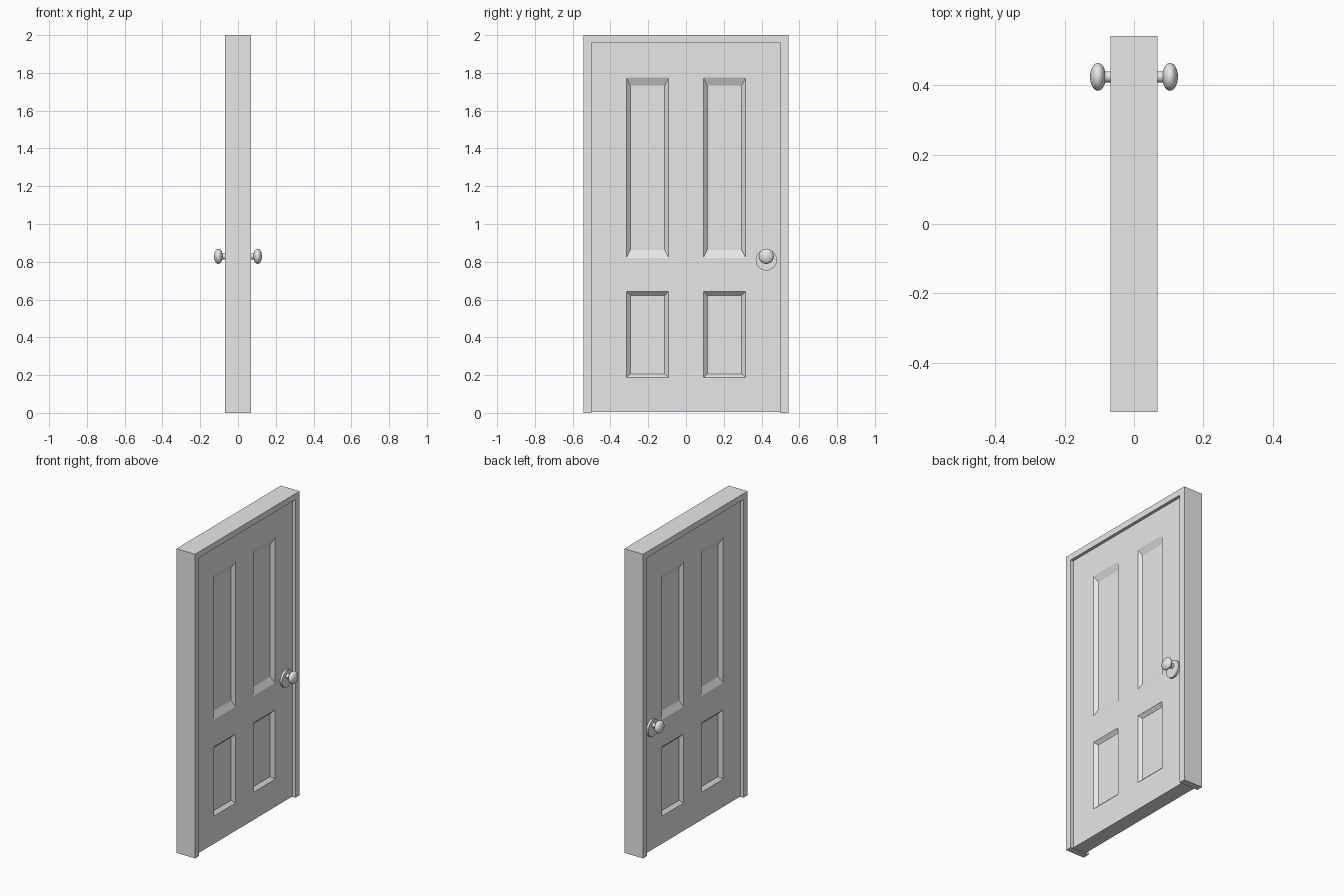
import bpy, bmesh, math

cube = bpy.data.objects.get("Cube")
if cube:
    bpy.data.objects.remove(cube, do_unlink=True)

grey = bpy.data.materials.new("plain_grey")
grey.use_nodes = True
colour = (0.8, 0.8, 0.8, 1)
grey.diffuse_color = colour
grey.node_tree.nodes["Principled BSDF"].inputs["Base Color"].default_value = colour

HALF_WIDTH, HEIGHT, FRAME_X = 0.543, 2.0, 0.068
OPEN_Y, OPEN_Z, DOOR_X = 0.5, 1.96, 0.048
KNOB_Y, KNOB_Z = 0.425, 0.829


def finish(bm, name):
    bmesh.ops.recalc_face_normals(bm, faces=bm.faces)
    mesh = bpy.data.meshes.new(name)
    bm.to_mesh(mesh)
    bm.free()
    mesh.materials.append(grey)
    obj = bpy.data.objects.new(name, mesh)
    bpy.context.collection.objects.link(obj)
    return obj


# Door frame: two jambs and a head as one extruded outline
bm = bmesh.new()
half_outline = [(OPEN_Y, 0), (HALF_WIDTH, 0), (HALF_WIDTH, HEIGHT)]
outline = half_outline + [(-y, z) for y, z in reversed(half_outline)]
outline += [(-OPEN_Y, OPEN_Z), (OPEN_Y, OPEN_Z)]
face = bm.faces.new([bm.verts.new((-FRAME_X, y, z)) for y, z in outline])
new = bmesh.ops.extrude_face_region(bm, geom=[face])["geom"]
bmesh.ops.translate(bm, vec=(2 * FRAME_X, 0, 0),
                    verts=[v for v in new if isinstance(v, bmesh.types.BMVert)])
finish(bm, "door_frame")

# Door leaf: one side as a grid with four sunken panels, mirrored to the other
ys = [-OPEN_Y, -0.316, -0.092, 0.092, 0.316, OPEN_Y]
zs = [0.005, 0.187, 0.642, 0.82, 1.775, OPEN_Z]
SINK, SIDE_SLOPE = 0.02, 0.021
end_slope = {1: 0.02, 3: 0.043}
bm = bmesh.new()
grid = [[bm.verts.new((DOOR_X, y, z)) for z in zs] for y in ys]
panels = []
for i in range(5):
    for j in range(5):
        f = bm.faces.new((grid[i][j], grid[i + 1][j], grid[i + 1][j + 1], grid[i][j + 1]))
        if i in (1, 3) and j in (1, 3):
            panels.append((f, i, j))
border = [e for e in bm.edges if e.is_boundary]
for f, i, j in panels:
    bmesh.ops.inset_individual(bm, faces=[f], thickness=0.01)
    cy, cz = (ys[i] + ys[i + 1]) / 2, (zs[j] + zs[j + 1]) / 2
    hy = (ys[i + 1] - ys[i]) / 2 - SIDE_SLOPE
    hz = (zs[j + 1] - zs[j]) / 2 - end_slope[j]
    for v in f.verts:
        v.co = (DOOR_X - SINK,
                cy + math.copysign(hy, v.co.y - cy),
                cz + math.copysign(hz, v.co.z - cz))
rim = bmesh.ops.extrude_edge_only(bm, edges=border)["geom"]
for v in rim:
    if isinstance(v, bmesh.types.BMVert):
        v.co.x = 0
door = finish(bm, "door_leaf")
mirror = door.modifiers.new("other_side", 'MIRROR')
mirror.use_axis[0] = True


def smooth(obj, name):
    obj.name = name
    obj.data.materials.append(grey)
    bpy.ops.object.shade_smooth_by_angle(angle=math.radians(35))


def disc(name, x0, x1, radius, z):
    bpy.ops.mesh.primitive_cylinder_add(
        vertices=32, radius=radius, depth=abs(x1 - x0),
        location=((x0 + x1) / 2, KNOB_Y, z), rotation=(0, math.pi / 2, 0))
    smooth(bpy.context.object, name)


# Rose plate, stem and flattened round knob on each side
for s, side in ((1, "left"), (-1, "right")):
    disc("rose_plate_" + side, s * 0.04, s * 0.062, 0.056, 0.81)
    disc("knob_stem_" + side, s * 0.045, s * 0.095, 0.016, KNOB_Z)
    bpy.ops.mesh.primitive_uv_sphere_add(
        segments=32, ring_count=16, radius=0.04,
        location=(s * 0.104, KNOB_Y, KNOB_Z), rotation=(0, math.pi / 2, 0))
    bpy.context.object.scale = (1, 1, 0.57)
    smooth(bpy.context.object, "door_knob_" + side)
